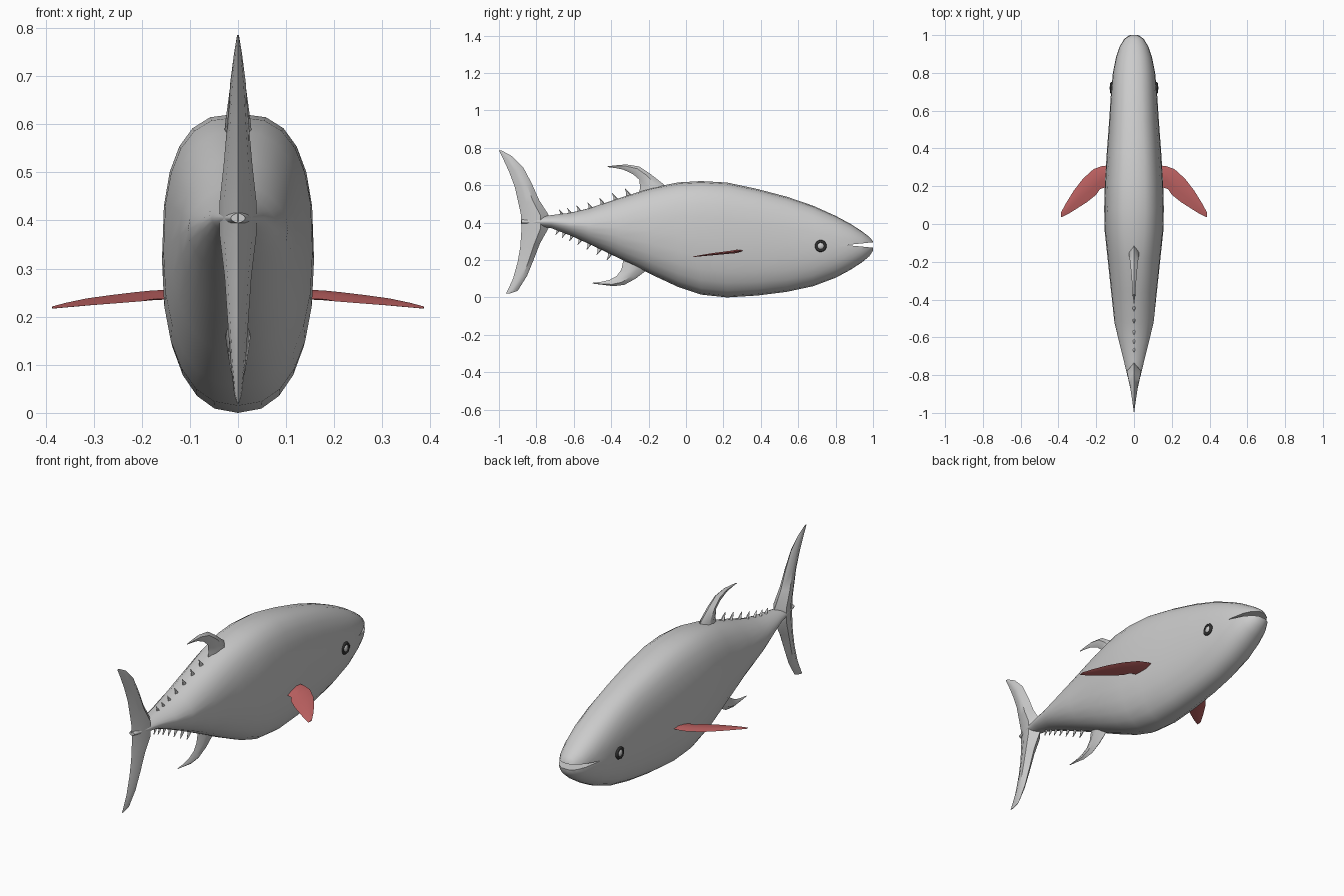
import bpy, bmesh
from math import cos, sin, pi, copysign
from mathutils import Vector


def finish(name, bm, mat=None, angle=0.8):
    bmesh.ops.recalc_face_normals(bm, faces=bm.faces)
    me = bpy.data.meshes.new(name)
    bm.to_mesh(me)
    bm.free()
    ob = bpy.data.objects.new(name, me)
    bpy.context.collection.objects.link(ob)
    if mat:
        me.materials.append(mat)
    if angle:
        smooth(ob, angle)
    return ob


def smooth(ob, angle):
    bpy.ops.object.select_all(action='DESELECT')
    ob.select_set(True)
    bpy.context.view_layer.objects.active = ob
    bpy.ops.object.shade_smooth_by_angle(angle=angle)


def loft(bm, rings):
    """Bridge a row of equal point rings and cap both ends."""
    rows = [[bm.verts.new(p) for p in r] for r in rings]
    n = len(rows[0])
    for a, b in zip(rows, rows[1:]):
        for i in range(n):
            j = (i + 1) % n
            bm.faces.new((a[i], a[j], b[j], b[i]))
    bm.faces.new(rows[0])
    bm.faces.new(rows[-1])


def fin_rings(rows, axis):
    """Lens-shaped sections between leading and trailing points."""
    rings = []
    for lead, trail, t in rows:
        a, b, d = Vector(lead), Vector(trail), Vector(axis) * t
        p, q = a.lerp(b, 0.3), a.lerp(b, 0.65)
        rings.append([a, p + d, q + d * 0.75, b, q - d * 0.75, p - d])
    return rings


def median_fin(name, rows):
    bm = bmesh.new()
    loft(bm, fin_rings([((0, a, b), (0, c, d), t) for a, b, c, d, t in rows], (1, 0, 0)))
    return finish(name, bm)


def material(name, rgb):
    m = bpy.data.materials.new(name)
    m.diffuse_color = (*rgb, 1)
    return m


red = material("fin_red", (0.55, 0.13, 0.13))
dark = material("eye_dark", (0.03, 0.03, 0.03))

# Body: y, bottom, top, half width, squareness of section
stations = [
    (-0.88, 0.395, 0.415, 0.015, 1.6), (-0.80, 0.38, 0.43, 0.036, 1.6),
    (-0.72, 0.37, 0.44, 0.055, 1.6), (-0.62, 0.332, 0.452, 0.08, 1.7),
    (-0.52, 0.287, 0.476, 0.104, 1.8), (-0.36, 0.21, 0.53, 0.121, 2.1),
    (-0.18, 0.12, 0.587, 0.14, 2.4), (-0.04, 0.055, 0.615, 0.155, 2.6),
    (0.08, 0.015, 0.622, 0.158, 2.7), (0.22, 0.0, 0.614, 0.154, 2.7),
    (0.38, 0.01, 0.58, 0.144, 2.7), (0.54, 0.03, 0.538, 0.132, 2.6),
    (0.68, 0.06, 0.49, 0.123, 2.5), (0.80, 0.105, 0.436, 0.112, 2.4),
    (0.88, 0.148, 0.393, 0.096, 2.3), (0.94, 0.187, 0.354, 0.076, 2.2),
    (0.98, 0.22, 0.324, 0.052, 2.1), (1.0, 0.25, 0.30, 0.025, 2.0)]
rings = []
for y, lo, hi, w, n in stations:
    ring = []
    for i in range(24):
        c, s = cos(2 * pi * i / 24), sin(2 * pi * i / 24)
        m = n if s > 0 else 2 + (n - 2) * 0.5
        ring.append((w * copysign(abs(c) ** (2 / m), c), y,
                     (lo + hi) / 2 + (hi - lo) / 2 * copysign(abs(s) ** (2 / m), s)))
    rings.append(ring)
bm = bmesh.new()
loft(bm, rings)
body = finish("body", bm, angle=0)

# Mouth: wedge cut into the snout
bm = bmesh.new()
loft(bm, [[(x, 0.855, 0.28), (x, 1.03, 0.263), (x, 1.03, 0.298)] for x in (-0.3, 0.3)])
cutter = finish("mouth_cutter", bm, angle=0)
cutter.hide_render = True
mod = body.modifiers.new("mouth", 'BOOLEAN')
mod.object, mod.solver = cutter, 'EXACT'
bpy.context.view_layer.objects.active = body
bpy.ops.object.modifier_apply(modifier=mod.name)
bpy.data.objects.remove(cutter)
smooth(body, 0.7)

# Median fins: lead y, lead z, trail y, trail z, half thickness
median_fin("tail_fin", [
    (-0.985, 0.785, -1.0, 0.785, 0.002), (-0.93, 0.755, -0.975, 0.735, 0.008),
    (-0.87, 0.695, -0.945, 0.67, 0.016), (-0.825, 0.61, -0.915, 0.59, 0.022),
    (-0.785, 0.52, -0.895, 0.50, 0.03), (-0.735, 0.442, -0.882, 0.44, 0.038),
    (-0.735, 0.37, -0.88, 0.36, 0.038), (-0.78, 0.29, -0.886, 0.27, 0.028),
    (-0.815, 0.20, -0.90, 0.19, 0.022), (-0.85, 0.115, -0.925, 0.10, 0.016),
    (-0.90, 0.035, -0.95, 0.045, 0.008), (-0.945, 0.02, -0.963, 0.02, 0.002)])
median_fin("dorsal_fin", [
    (-0.09, 0.57, -0.26, 0.53, 0.03), (-0.12, 0.605, -0.245, 0.585, 0.027),
    (-0.19, 0.66, -0.25, 0.63, 0.02), (-0.25, 0.70, -0.285, 0.66, 0.015),
    (-0.32, 0.711, -0.335, 0.683, 0.01), (-0.38, 0.706, -0.38, 0.692, 0.006),
    (-0.42, 0.701, -0.42, 0.697, 0.002)])
median_fin("anal_fin", [
    (-0.18, 0.18, -0.32, 0.25, 0.03), (-0.22, 0.138, -0.335, 0.198, 0.026),
    (-0.27, 0.10, -0.345, 0.15, 0.02), (-0.33, 0.067, -0.37, 0.115, 0.014),
    (-0.39, 0.06, -0.41, 0.093, 0.01), (-0.45, 0.068, -0.455, 0.083, 0.006),
    (-0.50, 0.074, -0.50, 0.078, 0.002)])


# Finlets: small swept spikes along the back and belly
def edge_height(y, k):
    for a, b in zip(stations, stations[1:]):
        if a[0] <= y <= b[0]:
            return a[k] + (b[k] - a[k]) * (y - a[0]) / (b[0] - a[0])


for name, k, up, places in (
        ("back_finlets", 2, 1, (-0.30, -0.37, -0.44, -0.505, -0.565, -0.615, -0.66)),
        ("belly_finlets", 1, -1, (-0.40, -0.455, -0.51, -0.56, -0.605, -0.645, -0.68))):
    bm = bmesh.new()
    for y in places:
        s = 1 + 0.9 * (y + 0.4)
        z = edge_height(y, k)
        loft(bm, fin_rings([
            ((0, y + 0.02 * s, z - up * 0.015), (0, y - 0.018 * s, z - up * 0.02), 0.01 * s),
            ((0, y - 0.005 * s, z + up * 0.012 * s), (0, y - 0.018 * s, z + up * 0.01 * s), 0.007 * s),
            ((0, y - 0.022 * s, z + up * 0.03 * s), (0, y - 0.025 * s, z + up * 0.03 * s), 0.002)],
            (1, 0, 0)))
    finish(name, bm)

# Pectoral fins: mirrored pair
bm = bmesh.new()
loft(bm, fin_rings([
    ((0.13, 0.31, 0.251), (0.13, 0.20, 0.238), 0.008),
    ((0.17, 0.307, 0.25), (0.18, 0.185, 0.236), 0.009),
    ((0.215, 0.29, 0.248), (0.20, 0.155, 0.232), 0.008),
    ((0.27, 0.24, 0.242), (0.25, 0.115, 0.228), 0.007),
    ((0.32, 0.175, 0.235), (0.305, 0.08, 0.224), 0.006),
    ((0.36, 0.11, 0.227), (0.35, 0.052, 0.22), 0.004),
    ((0.387, 0.06, 0.22), (0.385, 0.035, 0.217), 0.002)], (0, 0, 1)))
pectoral = finish("pectoral_fins", bm, red)
pectoral.modifiers.new("mirror", 'MIRROR')

# Eyes: dark ring around a pale ball on each side
for side, label in ((1, "right"), (-1, "left")):
    bpy.ops.mesh.primitive_torus_add(
        major_radius=0.024, minor_radius=0.008, major_segments=24, minor_segments=8,
        location=(side * 0.119, 0.72, 0.275), rotation=(0, pi / 2, 0))
    ring = bpy.context.object
    ring.name = label + "_eye_ring"
    ring.data.materials.append(dark)
    smooth(ring, 1.0)
    bpy.ops.mesh.primitive_uv_sphere_add(
        segments=20, ring_count=10, radius=0.02,
        location=(side * 0.117, 0.72, 0.275), rotation=(0, pi / 2, 0))
    ball = bpy.context.object
    ball.name = label + "_eye"
    ball.scale = (1, 1, 0.65)
    smooth(ball, 1.0)
